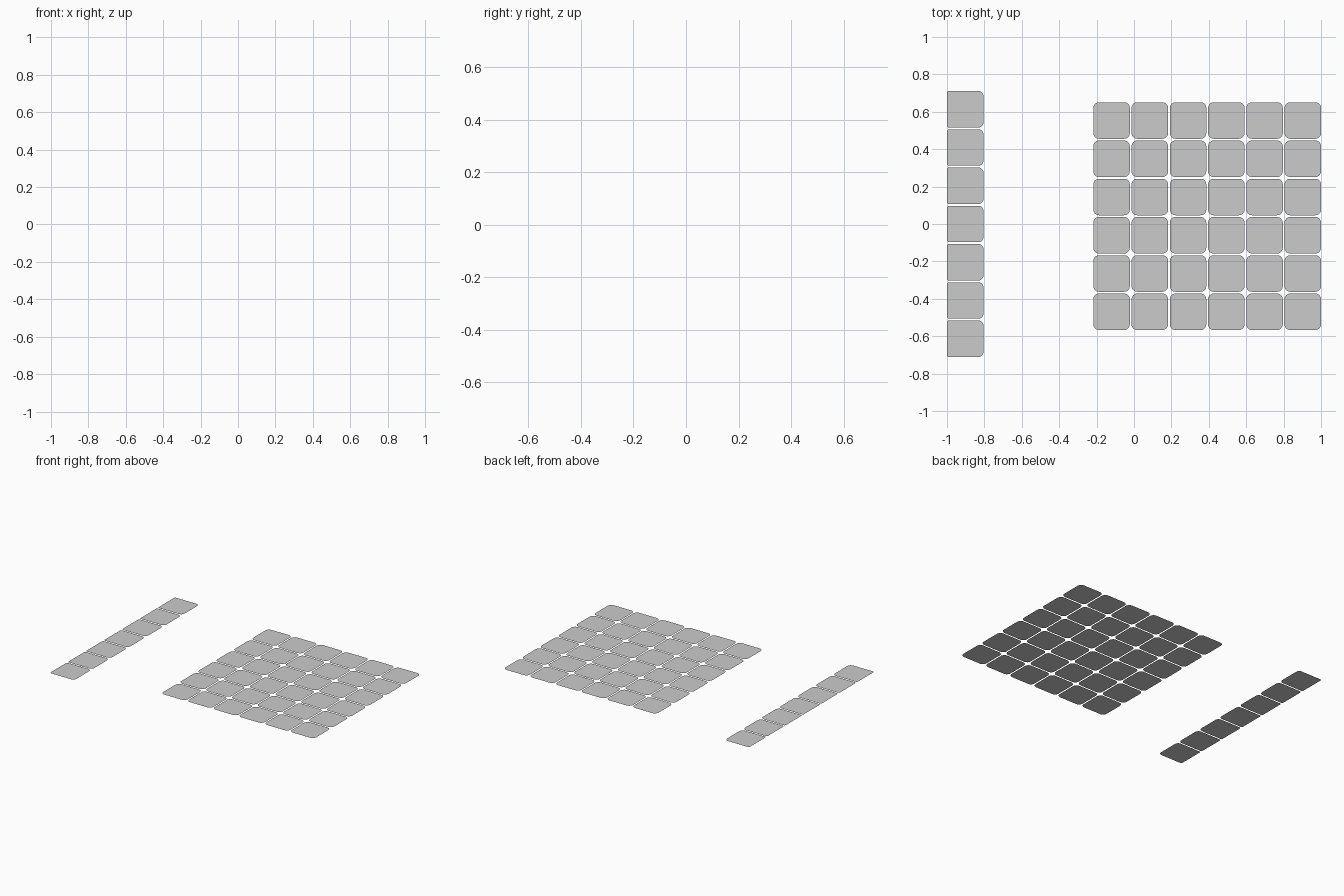
import bpy, bmesh
from math import pi, cos, sin

if "Cube" in bpy.data.objects:
    bpy.data.objects.remove(bpy.data.objects["Cube"])

W, PITCH = 0.195, 0.2045


def tile(bm, x, y, z, radii, seg=6):
    """Flat rounded square; radii run counter-clockwise from the right-back corner."""
    verts = []
    for i, (sx, sy) in enumerate([(1, 1), (-1, 1), (-1, -1), (1, -1)]):
        r = radii[i]
        cx, cy = x + sx * (W / 2 - r), y + sy * (W / 2 - r)
        for k in range(seg + 1):
            a = (i + k / seg) * pi / 2
            verts.append(bm.verts.new((cx + r * cos(a), cy + r * sin(a), z)))
    bm.faces.new(verts)


def tile_sheet(name, x0, y0, cols, rows, z, radii):
    bm = bmesh.new()
    for c in range(cols):
        for r in range(rows):
            tile(bm, x0 + c * PITCH, y0 + r * PITCH, z, radii)
    mesh = bpy.data.meshes.new(name)
    bm.to_mesh(mesh)
    bm.free()
    bpy.context.collection.objects.link(bpy.data.objects.new(name, mesh))


# single column of seven tiles, squarer on the left edge
tile_sheet("tile_column", -1 + W / 2, -3 * PITCH, 1, 7, 0.0,
           (0.027, 0.012, 0.012, 0.027))

# six by six panel, slightly raised
tile_sheet("tile_grid", 1 - W / 2 - 5 * PITCH, 0.042 - 2.5 * PITCH, 6, 6, 0.006,
           (0.03, 0.03, 0.03, 0.03))
